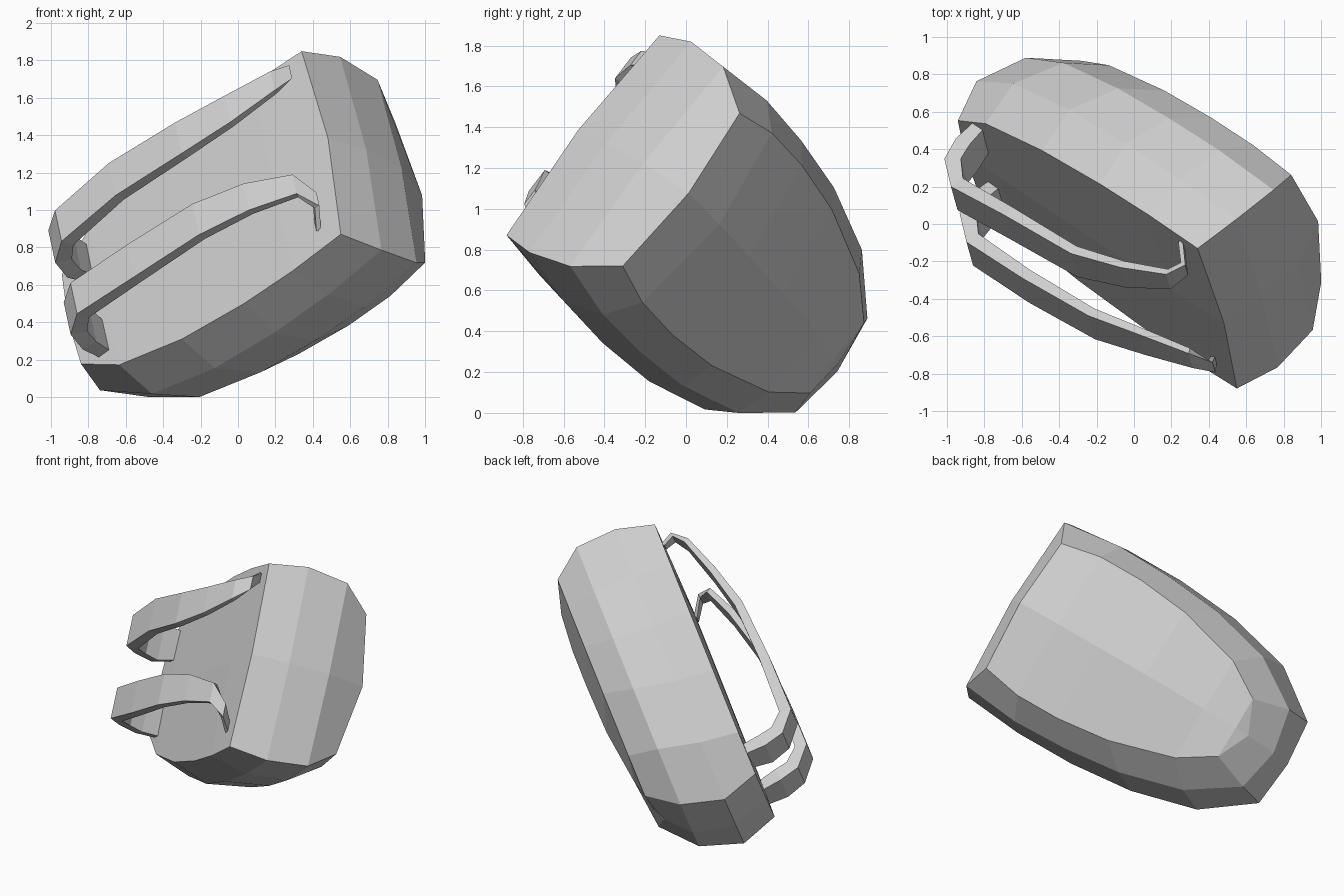
import bpy
import bmesh
from mathutils import Vector

if "Cube" in bpy.data.objects:
    bpy.data.objects.remove(bpy.data.objects["Cube"], do_unlink=True)

# Leaning frame of the bag: down its length, across its width, out of the strap panel
ORIGIN = Vector((0.445, -0.505, 1.36))
LENGTH = Vector((-0.72, 0.472, -0.509)).normalized()
WIDTH = Vector((0.168, -0.6, -0.784)).normalized()
OUT = LENGTH.cross(WIDTH).normalized()

grey = bpy.data.materials.new("plain grey")
grey.use_nodes = True
grey.diffuse_color = (0.62, 0.62, 0.62, 1)
grey.node_tree.nodes["Principled BSDF"].inputs["Base Color"].default_value = grey.diffuse_color


def place(along, across, out):
    return ORIGIN + LENGTH * along + WIDTH * across + OUT * out


def finish(bm, name):
    bmesh.ops.recalc_face_normals(bm, faces=bm.faces)
    mesh = bpy.data.meshes.new(name)
    bm.to_mesh(mesh)
    bm.free()
    mesh.materials.append(grey)
    obj = bpy.data.objects.new(name, mesh)
    bpy.context.collection.objects.link(obj)


def bridge(bm, first, second):
    count = len(first)
    for i in range(count):
        j = (i + 1) % count
        bm.faces.new((first[i], first[j], second[j], second[i]))


def cap(bm, ring, half, spine_out):
    # Close a ring with a slightly raised centre ridge
    stations = len(half) - 2
    spine = [ring[0]]
    for (along, across), out in zip(half[2:-1], spine_out):
        spine.append(bm.verts.new(place(along, 0, out)))
    for side in (1, -1):
        edge = [ring[side * i] for i in range(1, stations + 1)]
        for i in range(stations - 1):
            bm.faces.new((spine[i], edge[i], edge[i + 1], spine[i + 1]))
        bm.faces.new((spine[-1], edge[-1], ring[stations + 1]))


# Body: half outlines (along, across) from top centre to bottom centre at each depth
panel = [(-.05, 0), (0, .625), (.36, .64), (.72, .63), (1.17, .58), (1.61, .47), (1.855, .305), (1.88, 0)]
front_side = [(-.1, 0), (-.06, .66), (.34, .7), (.75, .7), (1.18, .66), (1.62, .55), (1.95, .31), (1.98, 0)]
back_side = [(-.1, 0), (-.067, .625), (.33, .67), (.7, .66), (1.09, .62), (1.52, .51), (1.85, .295), (1.91, 0)]
back = [(0, 0), (.02, .478), (.29, .53), (.6, .53), (.96, .49), (1.4, .37), (1.64, .22), (1.73, 0)]


def build_body():
    bm = bmesh.new()
    rings = []
    for half, out in ((panel, 0), (front_side, -.25), (back_side, -.53), (back, -.727)):
        outline = half + [(a, -b) for a, b in reversed(half[1:-1])]
        rings.append([bm.verts.new(place(a, b, out)) for a, b in outline])
    for first, second in zip(rings, rings[1:]):
        bridge(bm, first, second)
    # The back crowns toward its centre line
    rings[-1][0].co = place(0, 0, -.8)
    rings[-1][len(back) - 1].co = place(back[-1][0], 0, -.67)
    cap(bm, rings[0], panel, [.01, .01, .01, .01, 0])
    cap(bm, rings[-1], back, [-.82, -.82, -.81, -.76, -.71])
    finish(bm, "bag_body")


# Straps: arch (along, out, half width, thickness), thin at the top and heavier at the foot
arch = [(.13, -.01, .03, .025), (.045, .075, .045, .03), (.11, .165, .065, .035), (.37, .26, .09, .045),
        (.67, .34, .105, .055), (1.13, .37, .11, .065), (1.54, .375, .105, .08), (1.69, .265, .11, .09),
        (1.73, .13, .12, .09), (1.73, -.01, .1, .075)]
# Centre line of each strap across the bag
upper_centre = [-.55, -.48, -.42, -.355, -.315, -.32, -.265, -.27, -.265, -.28]
lower_centre = [.48, .39, .285, .245, .24, .24, .23, .22, .225, .24]


def build_strap(name, centres):
    bm = bmesh.new()
    loops = []
    for i, ((along, out, half, thickness), centre) in enumerate(zip(arch, centres)):
        before, after = arch[max(i - 1, 0)], arch[min(i + 1, len(arch) - 1)]
        tangent = Vector((after[0] - before[0], after[1] - before[1])).normalized()
        inner_along = along + tangent.y * thickness
        inner_out = out - tangent.x * thickness
        corners = ((along, -half, out), (along, half, out),
                   (inner_along, half, inner_out), (inner_along, -half, inner_out))
        loops.append([bm.verts.new(place(a, centre + b, c)) for a, b, c in corners])
    for first, second in zip(loops, loops[1:]):
        bridge(bm, first, second)
    bm.faces.new(loops[0])
    bm.faces.new(loops[-1])
    finish(bm, name)


build_body()
build_strap("upper_shoulder_strap", upper_centre)
build_strap("lower_shoulder_strap", lower_centre)
